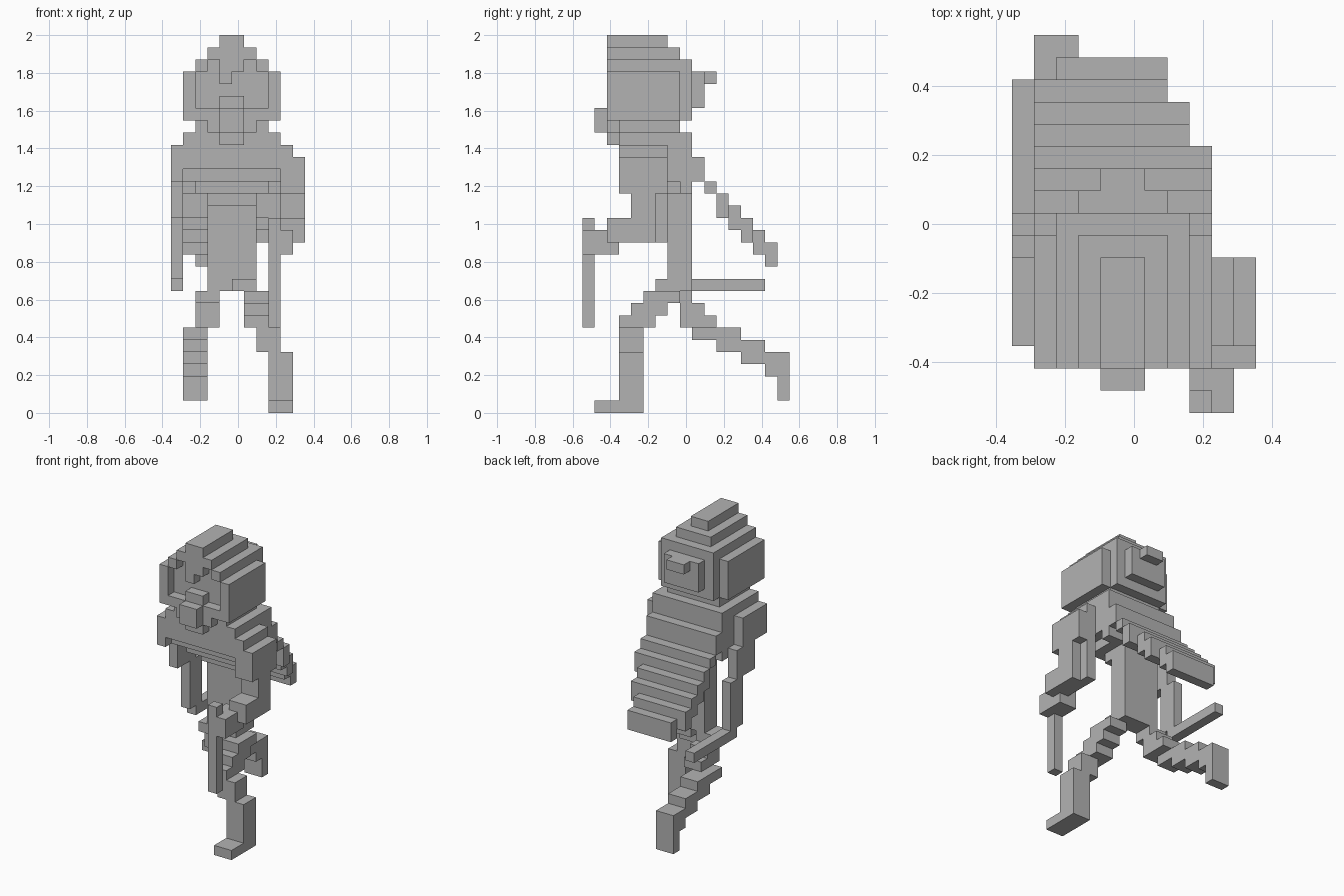
import bpy
import bmesh
from mathutils import Matrix, Vector

old = bpy.data.objects.get("Cube")
if old:
    bpy.data.objects.remove(old, do_unlink=True)

# The figure is made of small cubes: 11 wide, 17 deep and 31 high
UNIT = 2 / 31
ORIGIN = Vector((5.5, 8.5, 0))

grey = bpy.data.materials.new("plain grey")
grey.use_nodes = True
grey.diffuse_color = (0.45, 0.45, 0.45, 1)
shader = next(n for n in grey.node_tree.nodes if n.type == "BSDF_PRINCIPLED")
shader.inputs["Base Color"].default_value = grey.diffuse_color


class Part:
    """A named mesh assembled from grid-aligned boxes."""

    def __init__(self, name):
        self.name = name
        self.bm = bmesh.new()

    def box(self, x, y, z):
        low, high = (Vector(corner) for corner in zip(x, y, z))
        centre = ((low + high) / 2 - ORIGIN) * UNIT
        size = Matrix.Diagonal((high - low) * UNIT).to_4x4()
        bmesh.ops.create_cube(self.bm, size=1, matrix=Matrix.Translation(centre) @ size)

    def finish(self):
        mesh = bpy.data.meshes.new(self.name)
        self.bm.to_mesh(mesh)
        self.bm.free()
        mesh.materials.append(grey)
        bpy.context.collection.objects.link(bpy.data.objects.new(self.name, mesh))


# Head with recessed face
head = Part("head")
head.box(x=(2, 8), y=(3, 9), z=(24, 28))
head.box(x=(2, 8), y=(2, 3), z=(24, 25))
head.box(x=(2, 8), y=(3, 8), z=(23, 24))
head.finish()

# Hair: stepped crown, side panels, fringe and bun
hair = Part("hair")
for step in range(3):
    front = 3 if step == 0 else 2
    hair.box(x=(2 + step, 8 - step), y=(front, 9 - step), z=(28 + step, 29 + step))
for side in (1, 8):
    hair.box(x=(side, side + 1), y=(2, 8), z=(24, 28))
for column, bottom in ((2, 28), (4, 27), (5, 28), (7, 28)):
    hair.box(x=(column, column + 1), y=(2, 3), z=(bottom, 29))
hair.box(x=(3, 7), y=(9, 10), z=(25, 28))
hair.box(x=(4, 6), y=(10, 11), z=(27, 28))
hair.finish()

# Muzzle with nose and chin
muzzle = Part("muzzle")
muzzle.box(x=(4, 6), y=(2, 3), z=(25, 26))
muzzle.box(x=(4, 6), y=(1, 3), z=(23, 25))
muzzle.box(x=(3, 7), y=(2, 3), z=(23, 24))
muzzle.box(x=(4, 6), y=(2, 3), z=(22, 23))
muzzle.finish()

# Chest tapering in steps to the waist
torso = Part("torso")
torso.box(x=(1, 9), y=(3, 8), z=(20, 23))
torso.box(x=(1, 9), y=(4, 8), z=(19, 20))
torso.box(x=(2, 8), y=(5, 8), z=(18, 19))
torso.box(x=(3, 7), y=(6, 9), z=(17, 18))
torso.box(x=(3, 7), y=(7, 9), z=(10, 17))
torso.box(x=(5, 7), y=(6, 7), z=(10, 11))
torso.finish()

# Cape streaming backwards in steps
cape = Part("cape")
cape.box(x=(1, 9), y=(8, 9), z=(18, 23))
cape.box(x=(1, 9), y=(9, 10), z=(19, 21))
cape.box(x=(1, 9), y=(10, 11), z=(18, 19))
for step in range(5):
    depth, top = 11 + step, 18 - step
    right = 2 if step == 4 else 1
    left = (9, 8, 8, 7, 7)[step]
    cape.box(x=(right, left), y=(depth, depth + 1), z=(top - 2, top))
cape.finish()

# Left arm bent forward, with its hand
arm = Part("left_arm")
arm.box(x=(9, 10), y=(3, 7), z=(21, 22))
arm.box(x=(9, 11), y=(3, 7), z=(18, 21))
arm.box(x=(9, 11), y=(4, 6), z=(16, 18))
arm.box(x=(9, 10), y=(6, 7), z=(14, 18))
arm.box(x=(9, 11), y=(2, 6), z=(14, 16))
arm.box(x=(8, 10), y=(0, 3), z=(13, 15))
arm.finish()

# Held stick
stick = Part("stick")
stick.box(x=(8, 9), y=(0, 1), z=(7, 16))
stick.finish()

# Right arm hanging, with the forearm thrown back
arm = Part("right_arm")
arm.box(x=(0, 1), y=(3, 7), z=(19, 22))
arm.box(x=(0, 1), y=(5, 8), z=(16, 19))
arm.box(x=(0, 1), y=(7, 9), z=(11, 16))
arm.box(x=(0, 1), y=(8, 15), z=(10, 11))
arm.finish()

# Left leg stepping forward
leg = Part("left_leg")
for step in range(3):
    leg.box(x=(6, 8), y=(5 - step, 8 - step), z=(9 - step, 10 - step))
leg.box(x=(7, 9), y=(3, 5), z=(5, 7))
leg.box(x=(8, 10), y=(3, 5), z=(0, 5))
leg.box(x=(8, 10), y=(1, 3), z=(0, 1))
leg.finish()

# Right leg trailing behind
leg = Part("right_leg")
leg.box(x=(2, 4), y=(7, 9), z=(9, 10))
leg.box(x=(2, 4), y=(8, 10), z=(8, 9))
leg.box(x=(2, 4), y=(8, 11), z=(7, 8))
for step in range(3):
    back = 9 + 2 * step
    leg.box(x=(1, 3), y=(back, back + 4), z=(6 - step, 7 - step))
leg.box(x=(1, 3), y=(15, 17), z=(3, 4))
leg.box(x=(1, 3), y=(16, 17), z=(1, 3))
leg.finish()
